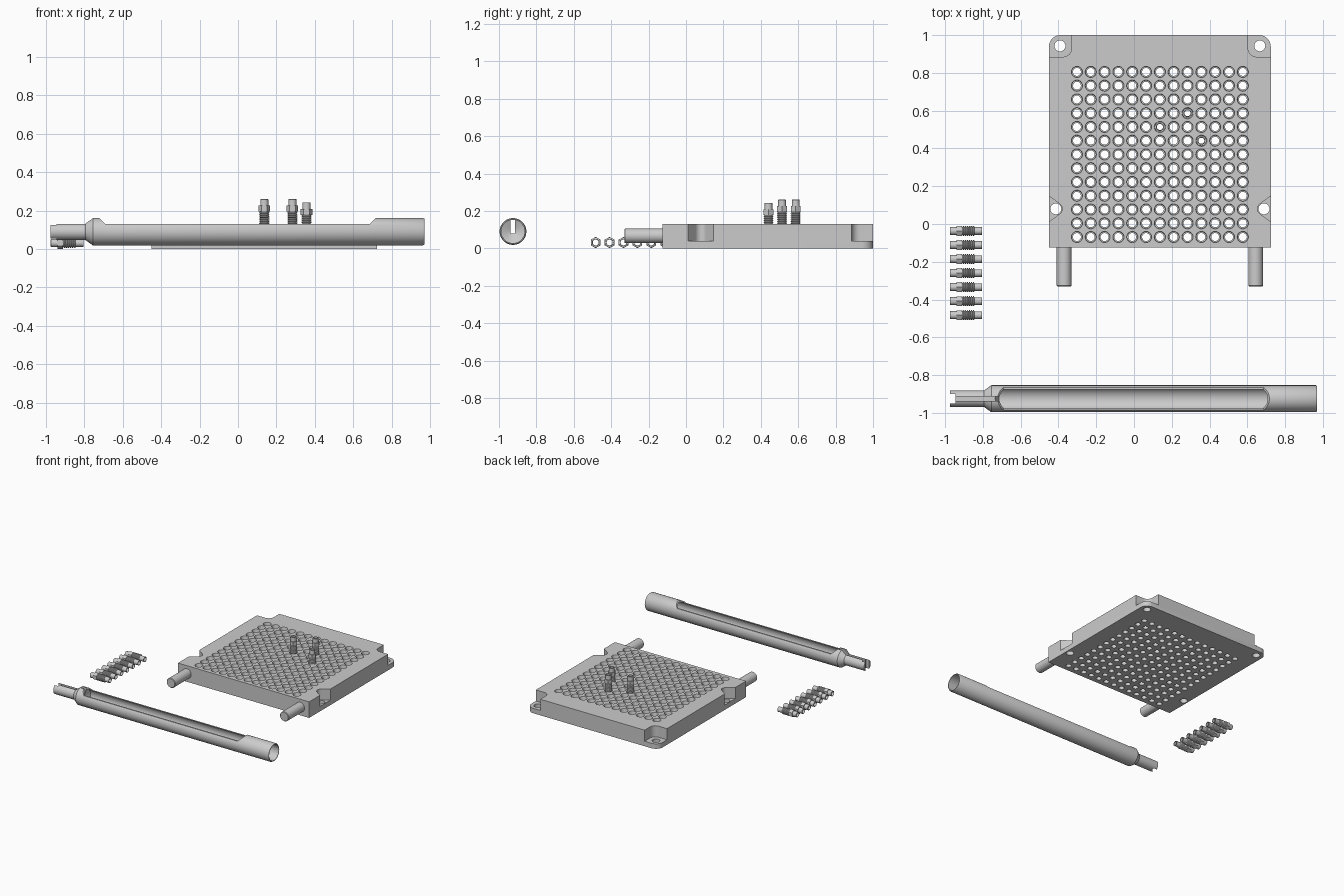
import bpy, bmesh, math
from mathutils import Matrix, Vector

if "Cube" in bpy.data.objects:
    bpy.data.objects.remove(bpy.data.objects["Cube"])

GREY = bpy.data.materials.new("light_grey")
GREY.diffuse_color = (0.6, 0.6, 0.6, 1)
GREY.use_nodes = True
GREY.node_tree.nodes["Principled BSDF"].inputs["Base Color"].default_value = GREY.diffuse_color


def finish(name, bm):
    bmesh.ops.remove_doubles(bm, verts=bm.verts, dist=1e-5)
    bmesh.ops.recalc_face_normals(bm, faces=bm.faces)
    me = bpy.data.meshes.new(name)
    bm.to_mesh(me)
    bm.free()
    me.materials.append(GREY)
    ob = bpy.data.objects.new(name, me)
    bpy.context.collection.objects.link(ob)
    return ob


def lathe(bm, profile, mat, segs=32):
    """Spin a closed (radius, height) loop around local z."""
    rings = [[bm.verts.new(mat @ Vector((r * math.cos(a), r * math.sin(a), h)))
              for a in (2 * math.pi * i / segs for i in range(segs))]
             for r, h in profile]
    for k, ring in enumerate(rings):
        nxt = rings[(k + 1) % len(rings)]
        if profile[k][0] == 0 and profile[(k + 1) % len(rings)][0] == 0:
            continue
        for i in range(segs):
            j = (i + 1) % segs
            bm.faces.new((ring[i], ring[j], nxt[j], nxt[i]))


def prism(bm, pts, a, b, axis="z"):
    """Extrude a polygon along z (xy points) or along y (xz points)."""
    def put(p, t):
        return Vector((p[0], p[1], t)) if axis == "z" else Vector((p[0], t, p[1]))
    lo = [bm.verts.new(put(p, a)) for p in pts]
    hi = [bm.verts.new(put(p, b)) for p in pts]
    bm.faces.new(lo)
    bm.faces.new(hi[::-1])
    for i in range(len(pts)):
        j = (i + 1) % len(pts)
        bm.faces.new((lo[i], lo[j], hi[j], hi[i]))


def box(bm, x0, x1, y0, y1, z0, z1):
    prism(bm, [(x0, y0), (x1, y0), (x1, y1), (x0, y1)], z0, z1)


def arc(cx, cy, r, a0, a1, n=8):
    return [(cx + r * math.cos(math.radians(a0 + (a1 - a0) * i / n)),
             cy + r * math.sin(math.radians(a0 + (a1 - a0) * i / n))) for i in range(n + 1)]


def cut(ob, bm):
    cutter = finish("cutter", bm)
    cutter.hide_render = True
    mod = ob.modifiers.new("cut", "BOOLEAN")
    mod.operation, mod.solver, mod.object = "DIFFERENCE", "EXACT", cutter
    bpy.context.view_layer.objects.active = ob
    bpy.ops.object.modifier_apply(modifier=mod.name)
    bpy.data.objects.remove(cutter)


def move(x, y, z=0):
    return Matrix.Translation((x, y, z))


MID = 0.137                      # plate centre line in x
HALF = 0.587
STEP = 0.0732

# Plate with two rounded back corners
bm = bmesh.new()
prism(bm, [(MID - HALF, -0.125), (MID + HALF, -0.125)]
      + arc(MID + HALF - 0.06, 0.94, 0.06, 0, 90)
      + arc(MID - HALF + 0.06, 0.94, 0.06, 90, 180), 0, 0.13)
plate = finish("plate", bm)

# Mounting recesses: back corners and flared side notches
bm = bmesh.new()
for s in (-1, 1):
    corner = ([(HALF + 0.1, 0.885)] + arc(HALF - 0.075, 0.93, 0.045, 270, 180)
              + [(HALF - 0.12, 1.1), (HALF + 0.1, 1.1)])
    side = ([(HALF + 0.02, 0.16), (HALF, 0.148)]
            + arc(HALF - 0.036, 0.08, 0.034, 120, 240, 10)
            + [(HALF, 0.012), (HALF + 0.02, 0.0)])
    for shape in (corner, side):
        prism(bm, [(MID + s * x, y) for x, y in shape], 0.04, 0.2)
cut(plate, bm)

# Bolt holes
bm = bmesh.new()
for s in (-1, 1):
    for x, y in ((HALF - 0.058, 0.943), (HALF - 0.036, 0.08)):
        lathe(bm, [(0, -0.05), (0.029, -0.05), (0.029, 0.1), (0, 0.1)],
              move(MID + s * x, y), 24)
cut(plate, bm)

# 13 x 13 grid of stepped holes
bm = bmesh.new()
for i in range(13):
    for j in range(13):
        lathe(bm, [(0, -0.02), (0.021, -0.02), (0.021, 0.05), (0.027, 0.05),
                   (0.027, 0.122), (0.030, 0.13), (0.030, 0.16), (0, 0.16)],
              move(MID + (i - 6) * STEP, 0.368 + (j - 6) * STEP * 0.995), 20)
cut(plate, bm)

# Two round pegs on the front edge
for name, s in (("left_peg", -1), ("right_peg", 1)):
    bm = bmesh.new()
    lathe(bm, [(0, 0), (0.035, 0), (0.039, 0.004), (0.039, 0.215), (0, 0.215)],
          move(MID + s * 0.507, -0.33, 0.067) @ Matrix.Rotation(-math.pi / 2, 4, "X"))
    finish(name, bm)


# Hollow threaded pins
def pin(name, mat):
    bm = bmesh.new()
    thread = []
    for k in range(6):
        h = 0.04 + k * 0.0108
        thread += [(0.022, h), (0.0265, h + 0.003), (0.0265, h + 0.006), (0.022, h + 0.009)]
    lathe(bm, [(0.016, 0), (0.020, 0), (0.020, 0.04)] + thread
          + [(0.021, 0.106), (0.021, 0.168), (0.019, 0.17), (0.016, 0.17)], mat, 20)
    # hexagonal collar
    lathe(bm, [(0.018, 0.105), (0.030, 0.105), (0.030, 0.135), (0.018, 0.135)], mat, 6)
    finish(name, bm)


for n, (c, r, z) in enumerate(((0, 2, 0.09), (2, 3, 0.09), (3, 1, 0.073))):
    pin(f"inserted_pin_{n + 1}", move(MID + c * STEP, 0.368 + r * STEP * 0.995, z))
for n in range(7):
    pin(f"loose_pin_{n + 1}", move(-0.805, -0.037 - n * 0.0743, 0.031)
        @ Matrix.Rotation(-math.pi / 2, 4, "Y"))

# Tubular hand tool with a narrow neck
bm = bmesh.new()
lathe(bm, [(0.012, -0.975), (0.043, -0.975), (0.043, -0.795), (0.0715, -0.755),
           (0.0715, 0.962), (0.067, 0.97), (0.062, 0.97), (0.062, -0.715), (0.012, -0.735)],
      move(0, -0.925, 0.09) @ Matrix.Rotation(math.pi / 2, 4, "Y"), 48)
tool = finish("pin_tool", bm)

# Long open trough along the top of the tool
bm = bmesh.new()
prism(bm, [(-0.74, 0.18), (-0.69, 0.129), (0.685, 0.129), (0.735, 0.18)], -1.1, -0.8, "y")
cut(tool, bm)
# Fork at the tip, then the slot running back to the trough
bm = bmesh.new()
box(bm, -1.1, -0.945, -0.949, -0.901, -0.1, 0.3)
cut(tool, bm)
bm = bmesh.new()
box(bm, -0.96, -0.69, -0.937, -0.913, 0.078, 0.3)
cut(tool, bm)

# Smooth round walls, keep edges sharp
for ob in bpy.context.scene.objects:
    ob.select_set(True)
    bpy.context.view_layer.objects.active = ob
bpy.ops.object.shade_smooth_by_angle(angle=math.radians(30))
